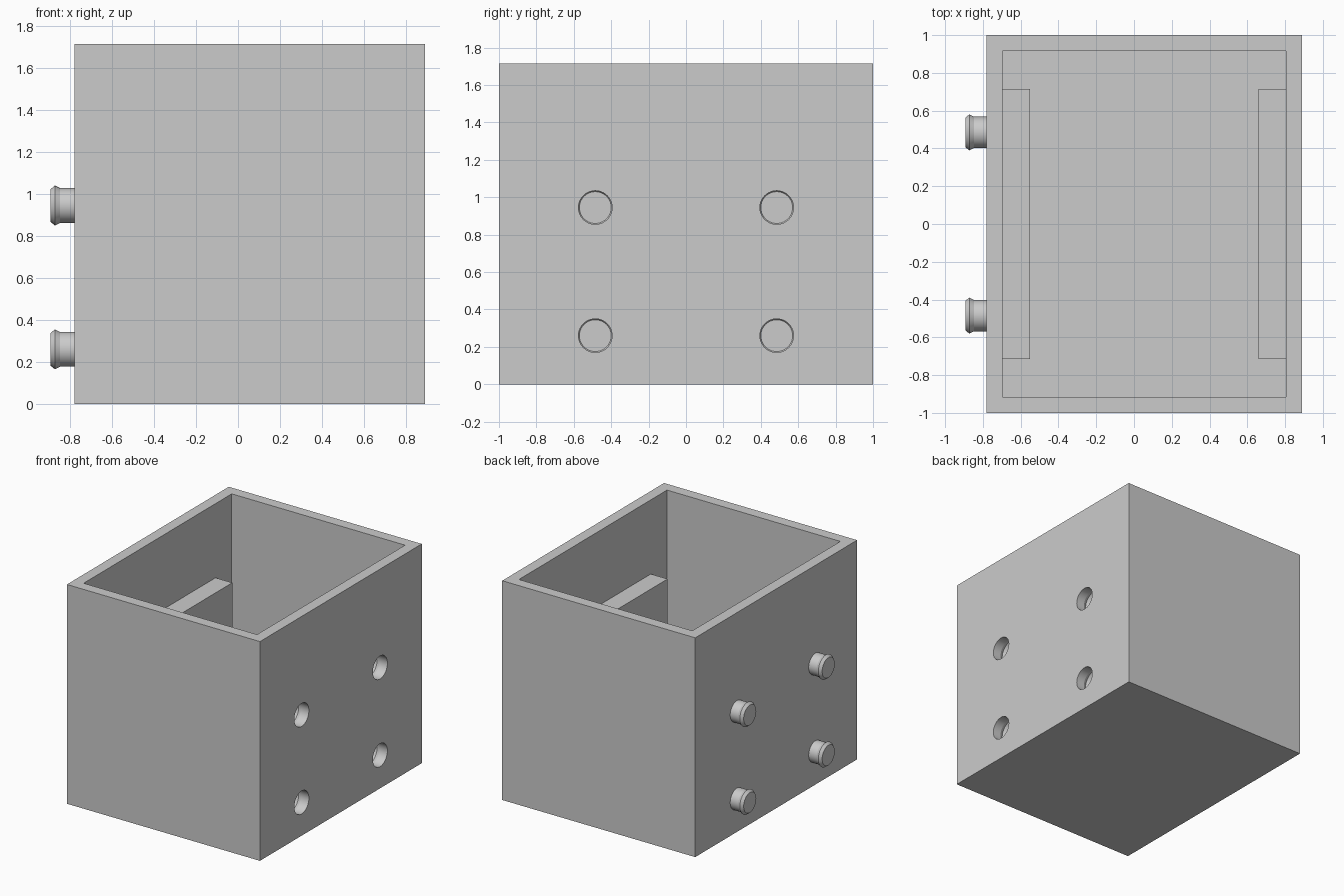
import bpy, bmesh, math
from mathutils import Vector

cube = bpy.data.objects.get("Cube")
if cube:
    bpy.data.objects.remove(cube, do_unlink=True)

grey = bpy.data.materials.new("light_grey")
grey.use_nodes = True
colour = (0.6, 0.6, 0.6, 1)
grey.diffuse_color = colour
grey.node_tree.nodes["Principled BSDF"].inputs["Base Color"].default_value = colour


def add_object(name, bm):
    bmesh.ops.recalc_face_normals(bm, faces=bm.faces)
    mesh = bpy.data.meshes.new(name)
    bm.to_mesh(mesh)
    bm.free()
    mesh.materials.append(grey)
    obj = bpy.data.objects.new(name, mesh)
    bpy.context.scene.collection.objects.link(obj)
    return obj


def box(name, low, high):
    low, high = Vector(low), Vector(high)
    bm = bmesh.new()
    bmesh.ops.create_cube(bm, size=1)
    for v in bm.verts:
        v.co = (low + high) / 2 + v.co * (high - low)
    return add_object(name, bm)


def lathe(name, profile, centre):
    """Turn (x, radius) points about the x axis."""
    bm = bmesh.new()
    verts = [bm.verts.new((x, 0, r)) for x, r in profile]
    edges = [bm.edges.new(pair) for pair in zip(verts, verts[1:])]
    bmesh.ops.spin(bm, geom=verts + edges, cent=(0, 0, 0), axis=(1, 0, 0),
                   angle=math.tau, steps=40)
    bmesh.ops.remove_doubles(bm, verts=bm.verts, dist=0.0001)
    obj = add_object(name, bm)
    obj.location = centre
    return obj


def select_only(obj):
    bpy.ops.object.select_all(action='DESELECT')
    obj.select_set(True)
    bpy.context.view_layer.objects.active = obj


def combine(target, tool, operation):
    tool.hide_render = True
    mod = target.modifiers.new(operation.lower(), 'BOOLEAN')
    mod.operation, mod.solver, mod.object = operation, 'EXACT', tool
    select_only(target)
    bpy.ops.object.modifier_apply(modifier=mod.name)
    bpy.data.objects.remove(tool, do_unlink=True)


LEFT, RIGHT, HEIGHT = -0.78, 0.89, 1.715
WALL, BLOCK_TOP = 0.085, 1.135
spots = [(y, z) for y in (-0.485, 0.485) for z in (0.26, 0.945)]

# Open-topped box
body = box("box_body", (LEFT, -1, 0), (RIGHT, 1, HEIGHT))
combine(body, box("cavity", (LEFT + WALL, WALL - 1, WALL),
                  (RIGHT - WALL, 1 - WALL, 2)), 'DIFFERENCE')

# Thick backing blocks inside the two side walls
for a, b in ((LEFT + 0.04, -0.55), (0.66, RIGHT - 0.04)):
    combine(body, box("backing_block", (a, -0.715, 0.04), (b, 0.715, BLOCK_TOP)), 'UNION')

# Sockets that widen towards the end, matching the pegs
socket = [(0.02, 0), (0.02, 0.09), (-0.07, 0.09), (-0.095, 0.1), (-0.12, 0.085), (-0.12, 0)]
for y, z in spots:
    combine(body, lathe("socket", socket, (RIGHT, y, z)), 'DIFFERENCE')

# Snap pegs with a flared, chamfered tip
peg = [(0.02, 0), (0.02, 0.083), (-0.068, 0.083), (-0.092, 0.095), (-0.113, 0.078), (-0.113, 0)]
pegs = [lathe("snap_peg", peg, (LEFT, y, z)) for y, z in spots]

for obj in [body] + pegs:
    select_only(obj)
    bpy.ops.object.shade_smooth_by_angle(angle=math.radians(20))
